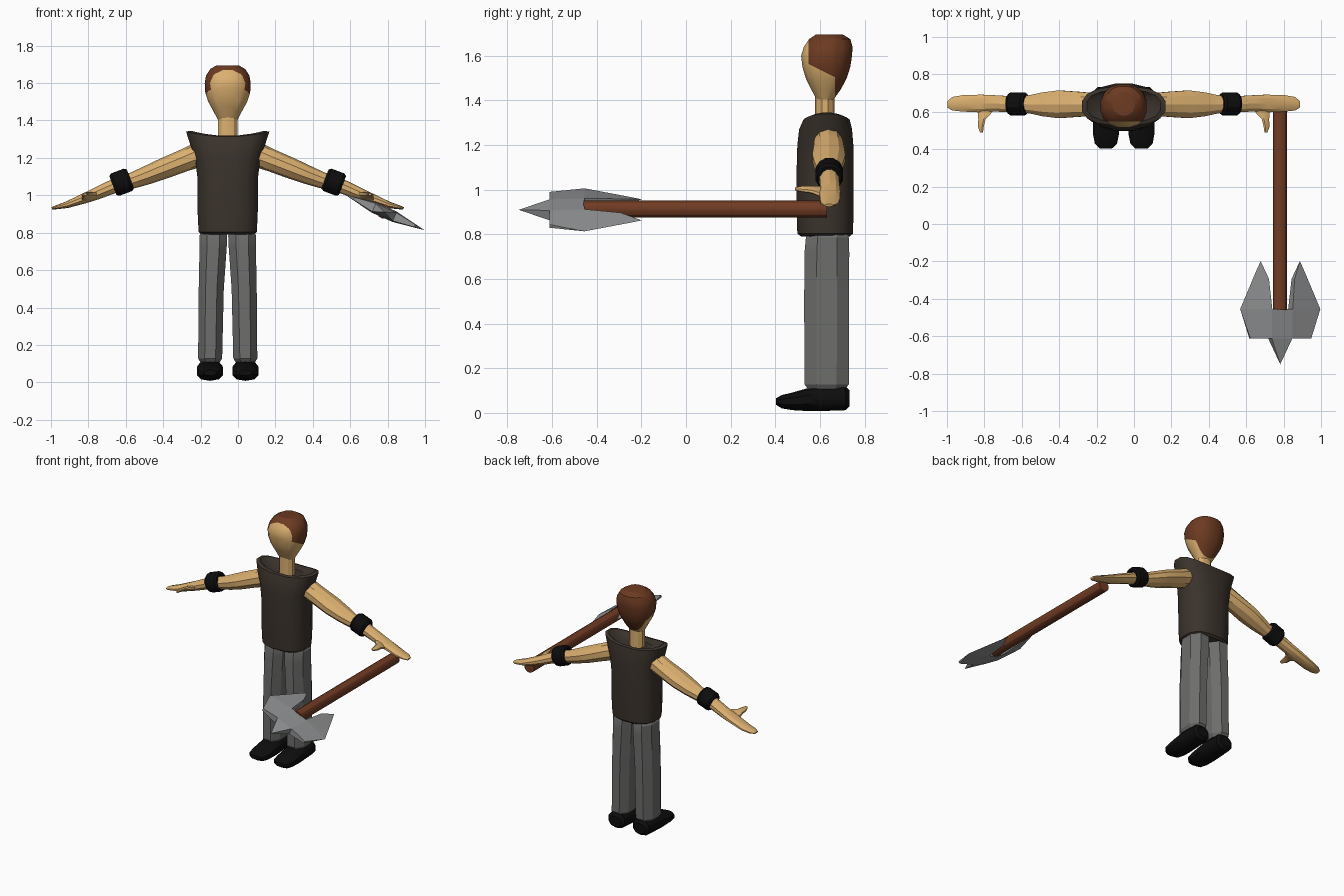
import bpy, bmesh, math
from mathutils import Vector

if "Cube" in bpy.data.objects:
    bpy.data.objects.remove(bpy.data.objects["Cube"])

CX = -0.055          # body symmetry plane


def material(name, r, g, b):
    m = bpy.data.materials.new(name)
    m.diffuse_color = [((c / 255 + 0.055) / 1.055) ** 2.4 for c in (r, g, b)] + [1]
    m.use_nodes = True
    m.node_tree.nodes["Principled BSDF"].inputs["Base Color"].default_value = m.diffuse_color
    return m


SKIN = material("skin", 220, 176, 112)
HAIR = material("hair_brown", 108, 58, 33)
VEST = material("vest_dark_brown", 59, 51, 44)
PANTS = material("trouser_grey", 109, 110, 108)
BLACK = material("black_leather", 13, 13, 13)
WOOD = material("wood", 112, 59, 35)
STEEL = material("steel", 146, 147, 148)


def finish(name, bm, mats, angle=30):
    bmesh.ops.remove_doubles(bm, verts=bm.verts, dist=0.0005)
    bmesh.ops.recalc_face_normals(bm, faces=bm.faces)
    me = bpy.data.meshes.new(name)
    bm.to_mesh(me)
    bm.free()
    ob = bpy.data.objects.new(name, me)
    bpy.context.collection.objects.link(ob)
    for m in mats:
        me.materials.append(m)
    bpy.ops.object.select_all(action='DESELECT')
    ob.select_set(True)
    bpy.context.view_layer.objects.active = ob
    bpy.ops.object.shade_smooth_by_angle(angle=math.radians(angle))
    return ob


def ring(c, u, v, n, power=1.0):
    """Rounded cross-section about c; power below 1 makes it boxier."""
    pts = []
    for i in range(n):
        a = 2 * math.pi * (i + 0.5) / n
        cu, sv = math.cos(a), math.sin(a)
        pts.append(Vector(c) + Vector(u) * math.copysign(abs(cu) ** power, cu)
                   + Vector(v) * math.copysign(abs(sv) ** power, sv))
    return pts


def loft(rings, closed=False):
    bm = bmesh.new()
    vs = [[bm.verts.new(p) for p in r] for r in rings]
    n = len(vs[0])
    for a, b in zip(vs, vs[1:] + (vs[:1] if closed else [])):
        for i in range(n):
            bm.faces.new((a[i], a[(i + 1) % n], b[(i + 1) % n], b[i]))
    if not closed:
        bm.faces.new(vs[0])
        bm.faces.new(vs[-1])
    return bm


def level(z, hx, y0, y1, n, power=1.0, x=CX):
    """Horizontal cross-section from half width and front/back limits."""
    return ring((x, (y0 + y1) / 2, z), (hx, 0, 0), (0, (y1 - y0) / 2, 0), n, power)


# Head, with the hairline cut into the surface
head = [(1.405, .054, .585, .662), (1.45, .078, .56, .695), (1.50, .106, .535, .722),
        (1.55, .122, .52, .738), (1.60, .125, .514, .746), (1.64, .118, .526, .748),
        (1.675, .095, .55, .738), (1.695, .06, .58, .705)]
bm = loft([level(*h, 16, 0.85) for h in head])
cuts = [((0, .548, 1.6), (0, 1, 0)), ((0, .545, 1.565), (0, .5, 1)), ((0, .668, 1.5), (0, 1, 0))]
for co, no in cuts:
    bmesh.ops.bisect_plane(bm, geom=bm.verts[:] + bm.edges[:] + bm.faces[:],
                           plane_co=co, plane_no=no)
for f in bm.faces:
    front, low, back = [(f.calc_center_median() - Vector(co)).dot(Vector(no)) > 0 for co, no in cuts]
    f.material_index = int((front and low) or (back and f.calc_center_median().z > 1.43))
finish("head", bm, [SKIN, HAIR])

# Neck
finish("neck", loft([level(z, .055, .578, .666, 10) for z in (1.27, 1.36, 1.43)]), [SKIN])

# Sleeveless vest: flared shoulders, raised at the sides, sunken neckline
vest = [(.79, .14, .515, .735), (.803, .158, .497, .75), (.90, .163, .494, .753),
        (1.10, .165, .494, .753), (1.20, .178, .497, .752), (1.27, .203, .505, .746),
        (1.315, .226, .525, .735), (1.32, .20, .545, .718), (1.29, .12, .56, .70)]
rings = []
for z, hx, y0, y1 in vest:
    r = level(z, hx, y0, y1, 16, 0.8)
    if z > 1.3:
        for p in r:
            p.z += 0.028 * ((p.x - CX) / hx) ** 2 - 0.002
    rings.append(r)
finish("vest", loft(rings), [VEST], 40)

# Arm stations: distance from body centre, y, z, half depth, half height
arm = [(.11, .635, 1.225, .06, .065), (.17, .638, 1.212, .066, .066), (.235, .64, 1.186, .07, .060),
       (.345, .64, 1.142, .078, .056), (.43, .64, 1.108, .067, .050),
       (.50, .64, 1.082, .051, .044), (.565, .642, 1.064, .047, .041),
       (.63, .642, 1.04, .045, .037), (.70, .645, 1.01, .046, .033), (.76, .644, .986, .05, .028),
       (.86, .645, .949, .046, .018), (.915, .643, .936, .038, .011), (.94, .64, .930, .02, .007)]
# Thumb stations: distance, y, z, half width, half height
thumb = [(.725, .63, .99, .05, .02), (.745, .59, .995, .038, .018), (.758, .56, 1.0, .021, .015),
         (.764, .52, 1.003, .017, .012), (.76, .488, 1.004, .008, .006)]
# Wrist band section: offset along the arm, radius
band = [(-.05, .042), (-.05, .056), (-.036, .066), (.036, .066), (.05, .056), (.05, .042)]
# Trouser stations: z, distance, half width, front, back
leg = [(.108, .094, .056, .54, .72), (.128, .094, .069, .524, .737), (.50, .088, .072, .522, .739),
       (.72, .078, .078, .524, .739), (.785, .077, .08, .53, .737), (.80, .077, .07, .535, .73)]
# Shoe stations: y, underside, top, half width
shoe = [(.733, .03, .10, .045), (.715, .012, .12, .064), (.60, .008, .122, .07), (.55, .008, .112, .072),
        (.48, .012, .092, .072), (.43, .02, .08, .062), (.404, .036, .066, .034)]

for side, label in ((-1, "right"), (1, "left")):
    def at(d):
        return CX + side * d

    tilt = Vector((side * math.sin(.36), 0, math.cos(.36)))
    along = Vector((side * math.cos(.36), 0, -math.sin(.36)))
    finish(label + "_arm", loft([ring((at(d), y, z), (0, ry, 0), tilt * rz, 10)
                                 for d, y, z, ry, rz in arm]), [SKIN], 20)
    finish(label + "_thumb", loft([ring((at(d), y, z), (hx * side, 0, -hx * .35), (0, 0, hz), 8)
                                   for d, y, z, hx, hz in thumb]), [SKIN])
    mid = Vector((at(.567), .642, 1.07))
    finish(label + "_wrist_band", loft([ring(mid + along * o, (0, r * .96, 0), tilt * r, 12)
                                        for o, r in band], closed=True), [BLACK])
    finish(label + "_trouser_leg", loft([level(z, hx, y0, y1, 8, .9, at(d))
                                         for z, d, hx, y0, y1 in leg]), [PANTS], 25)
    finish(label + "_shoe", loft([ring((at(.095), y, (a + b) / 2), (hx, 0, 0),
                                       (0, 0, (b - a) / 2), 10, .8)
                                  for y, a, b, hx in shoe]), [BLACK], 40)

# Weapon shaft, gripped in the left hand
finish("shaft", loft([ring((.78, y, .914), (.039, 0, 0), (0, 0, .039), 12)
                      for y in (.632, -.46)]), [WOOD])

# Three-pointed blade, tilted about the shaft: half outline as (across, y, half thickness)
outline = [(.235, -.455, 0), (.178, -.612, .008), (.06, -.612, .024), (.06, -.455, .03),
           (.075, -.294, .02), (.115, -.198, 0), (.143, -.255, 0)]
tiles = [(0, 1, 2, 3), (0, 3, 4, 6), (6, 4, 5)]
rim = [(1, 2), (3, 4), (4, 5), (0, 1)]
slope = math.radians(24.2)
across = Vector((math.cos(slope), 0, -math.sin(slope)))
normal = Vector((math.sin(slope), 0, math.cos(slope)))
bm = bmesh.new()


def blade_face(points):
    unique = []
    for u, y, t in points:
        p = Vector((.782, y, .910)) + across * u + normal * t
        if all((p - q).length > 1e-5 for q in unique):
            unique.append(p)
    if len(unique) > 2:
        bm.faces.new([bm.verts.new(p) for p in unique])


def flip(p, s, t=1):
    return (p[0] * s, p[1], p[2] * t)


for s in (-1, 1):
    for t in (-1, 1):
        for tile in tiles:
            blade_face([flip(outline[i], s, t) for i in tile])
    for a, b in rim:
        pa, pb = outline[a], outline[b]
        blade_face([flip(pa, s), flip(pb, s), flip(pb, s, -1), flip(pa, s, -1)])
# Central socket and front spike
c, d, tip = outline[2], outline[3], (0, -.75, 0)
for t in (-1, 1):
    blade_face([flip(c, 1, t), flip(d, 1, t), flip(d, -1, t), flip(c, -1, t)])
    blade_face([flip(c, 1, t), flip(c, -1, t), tip])
    blade_face([flip(c, t), flip(c, t, -1), tip])
blade_face([d, flip(d, -1), flip(d, -1, -1), flip(d, 1, -1)])
finish("blade", bm, [STEEL], 5)
